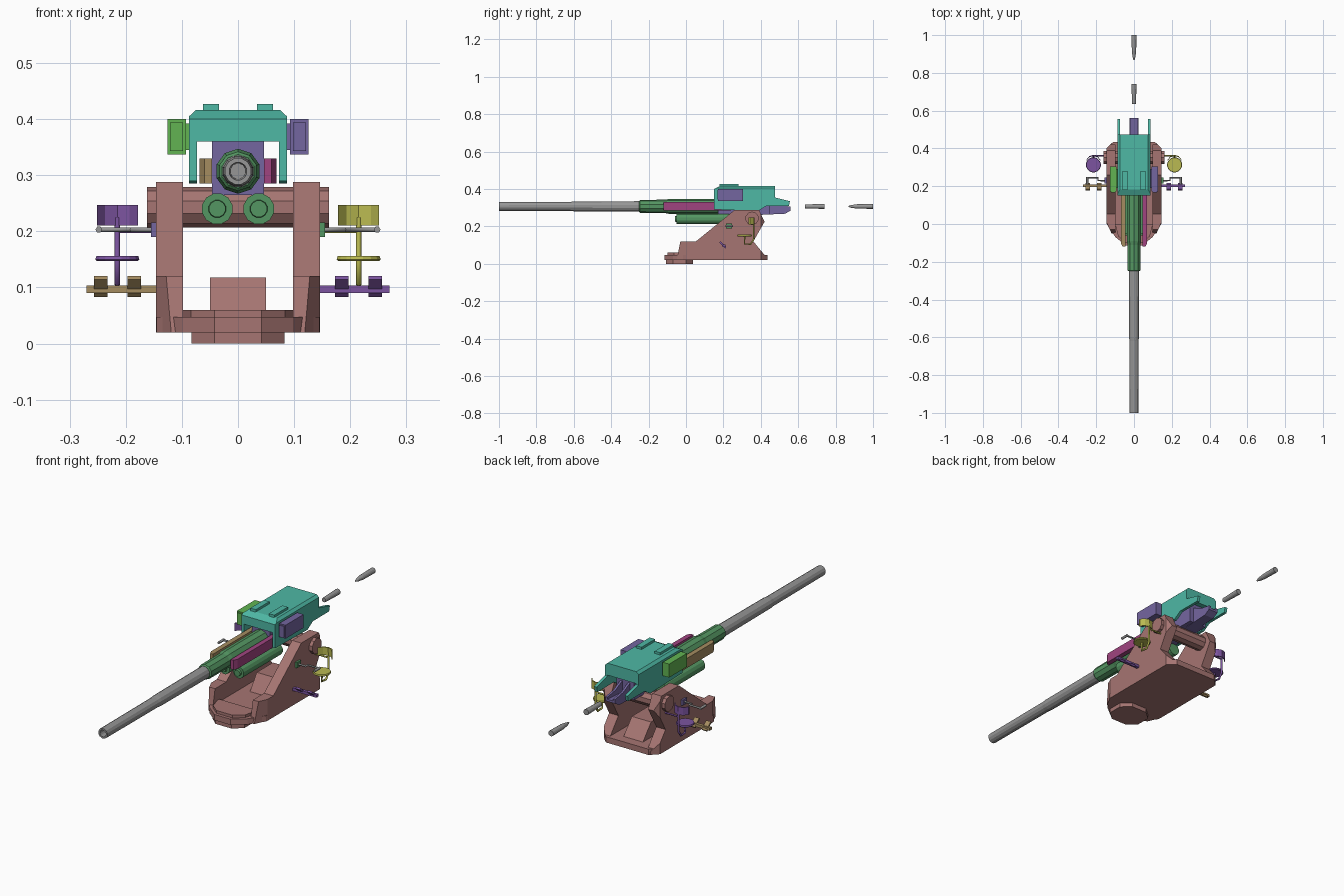
import bpy, bmesh, math
from mathutils import Vector

cube = bpy.data.objects.get("Cube")
if cube:
    bpy.data.objects.remove(cube, do_unlink=True)


def material(name, *rgb):
    lin = [((c / 255 + 0.055) / 1.055) ** 2.4 for c in rgb] + [1]
    m = bpy.data.materials.new(name)
    m.use_nodes = True
    m.diffuse_color = lin
    m.node_tree.nodes["Principled BSDF"].inputs["Base Color"].default_value = lin
    return m


RED = material("dusty red", 166, 117, 114)
GREY = material("gun grey", 150, 150, 150)
GREEN = material("green", 84, 150, 98)
TEAL = material("teal", 78, 184, 165)
LIME = material("lime green", 98, 180, 82)
PURPLE = material("slate purple", 116, 102, 160)
MAGENTA = material("magenta", 160, 68, 128)
TAN = material("tan", 165, 140, 96)
YELLOW = material("yellow", 186, 186, 82)
VIOLET = material("violet", 124, 84, 160)


def finish(name, bm, mat):
    bmesh.ops.recalc_face_normals(bm, faces=bm.faces)
    me = bpy.data.meshes.new(name)
    bm.to_mesh(me)
    bm.free()
    me.materials.append(mat)
    ob = bpy.data.objects.new(name, me)
    bpy.context.collection.objects.link(ob)
    return ob


def place(axis, a, b, t):
    """Put profile coordinates (a, b) and depth t into model space."""
    return {"x": (t, a, b), "y": (a, t, b), "z": (a, b, t)}[axis]


def prism(name, pts, axis, lo, hi, mat, cuts=()):
    """Extrude a profile along an axis, then slice off corners by planes."""
    bm = bmesh.new()
    ends = [[bm.verts.new(place(axis, a, b, t)) for a, b in pts] for t in (lo, hi)]
    for ring in ends:
        bm.faces.new(ring)
    for i in range(len(pts)):
        j = (i + 1) % len(pts)
        bm.faces.new((ends[0][i], ends[0][j], ends[1][j], ends[1][i]))
    for co, no in cuts:
        bmesh.ops.bisect_plane(bm, geom=bm.verts[:] + bm.edges[:] + bm.faces[:],
                               plane_co=co, plane_no=no, clear_outer=True)
        bmesh.ops.holes_fill(bm, edges=[e for e in bm.edges if e.is_boundary])
    return finish(name, bm, mat)


def box(name, x, y, z, mat, cuts=()):
    pts = [(x[0], y[0]), (x[1], y[0]), (x[1], y[1]), (x[0], y[1])]
    return prism(name, pts, "z", z[0], z[1], mat, cuts)


def lathe(name, profile, axis, centre, mat, sides=12):
    """Turn (position, radius) pairs round an axis through centre."""
    bm = bmesh.new()
    rings = []
    for t, r in profile:
        angles = [math.tau * (i + 0.5) / sides for i in range(sides)]
        rings.append([bm.verts.new(place(axis, centre[0] + r * math.cos(a),
                                         centre[1] + r * math.sin(a), t)) for a in angles])
    for p, q in zip(rings, rings[1:]):
        for i in range(sides):
            j = (i + 1) % sides
            bm.faces.new((p[i], p[j], q[j], q[i]))
    bm.faces.new(rings[0])
    bm.faces.new(rings[-1])
    return finish(name, bm, mat)


def rod(name, points, radius, mat):
    cu = bpy.data.curves.new(name, "CURVE")
    cu.dimensions = "3D"
    cu.bevel_depth, cu.bevel_resolution, cu.use_fill_caps = radius, 1, True
    sp = cu.splines.new("POLY")
    sp.points.add(len(points) - 1)
    for p, co in zip(sp.points, points):
        p.co = (*co, 1)
    cu.materials.append(mat)
    ob = bpy.data.objects.new(name, cu)
    bpy.context.collection.objects.link(ob)


def mirrored(half):
    return half + [(-a, b) for a, b in reversed(half)]


# Base: foot, floor and sloped rear pedestal
prism("base_foot", mirrored([(0.042, -0.107), (0.083, -0.07), (0.083, 0), (0.04, 0.037)]),
      "z", 0, 0.02, RED)
plan = mirrored([(0.042, -0.115), (0.098, -0.07), (0.145, 0), (0.145, 0.4), (0.11, 0.435)])
prism("base_floor", plan, "z", 0.02, 0.047, RED)
prism("base_nose_step", mirrored([(0.042, -0.10), (0.084, -0.065), (0.1, 0.0)]), "z", 0.047, 0.06, RED)
prism("base_pedestal", [(0.16, 0.047), (0.21, 0.118), (0.33, 0.118), (0.39, 0.047)],
      "x", -0.05, 0.05, RED)

# Side frames and the trunnion
frame = [(-0.05, 0.02), (-0.03, 0.12), (0.053, 0.12), (0.26, 0.288), (0.39, 0.288),
         (0.42, 0.225), (0.36, 0.12), (0.43, 0.035), (0.43, 0.02)]
for s, side in ((1, "left"), (-1, "right")):
    lo, hi = sorted((s * 0.098, s * 0.146))
    prism("side_frame_" + side, frame, "x", lo, hi, RED,
          [((s * 0.146, 0.01, 0), (s, -0.45, 0)), ((s * 0.146, 0.4, 0), (s, 1, 0))])
lathe("trunnion", [(-0.162, 0.036), (0.162, 0.036)], "x", (0.353, 0.243), RED, 10)

# Barrel with open muzzle, sleeve and recoil cylinders
AXIS = (0, 0.307)
lathe("barrel", [(-0.93, 0.014), (-1, 0.016), (-1, 0.024), (-0.62, 0.025), (-0.6, 0.027), (-0.2, 0.029)],
      "y", AXIS, GREY)
lathe("barrel_sleeve", [(-0.25, 0.03), (-0.245, 0.035), (-0.11, 0.036), (-0.09, 0.04), (0.2, 0.04)],
      "y", AXIS, GREEN, 10)
for s, side in ((1, "left"), (-1, "right")):
    lathe("recoil_cylinder_" + side,
          [(-0.06, 0.015), (-0.05, 0.016), (-0.05, 0.028), (0.24, 0.028)], "y", (s * 0.037, 0.24), GREEN)
    lo, hi = sorted((s * 0.046, s * 0.069))
    box("cradle_rail_" + side, (lo, hi), (-0.12, 0.24), (0.285, 0.33), MAGENTA if s > 0 else TAN,
        [((s * 0.06, -0.12, 0), (s, -0.5, 0))])

# Breech block and loading tray
box("breech_block", (-0.046, 0.046), (0.17, 0.45), (0.265, 0.362), PURPLE)
prism("loading_tray", [(0.4, 0.262), (0.53, 0.268), (0.56, 0.285), (0.56, 0.295), (0.4, 0.285)],
      "x", -0.025, 0.025, PURPLE)
for s in (-1, 1):
    lo, hi = sorted((s * 0.015, s * 0.025))
    prism("tray_wall", [(0.4, 0.28), (0.56, 0.285), (0.56, 0.305), (0.5, 0.315), (0.45, 0.34), (0.4, 0.34)],
          "x", lo, hi, PURPLE)

# Cover: chamfered roof, skirts and roof ribs
prism("cover_roof", mirrored([(0.087, 0.36), (0.087, 0.405), (0.075, 0.416)]), "y", 0.15, 0.475, TEAL,
      [((0, 0.15, 0.4), (0, -1, 2))])
skirt = [(0.15, 0.29), (0.39, 0.285), (0.43, 0.31), (0.55, 0.31), (0.556, 0.335),
         (0.475, 0.355), (0.475, 0.362), (0.15, 0.362)]
for s, side in ((1, "left"), (-1, "right")):
    lo, hi = sorted((s * 0.073, s * 0.087))
    prism("cover_skirt_" + side, skirt, "x", lo, hi, TEAL)
    lo, hi = sorted((s * 0.034, s * 0.062))
    box("roof_rib_" + side, (lo, hi), (0.18, 0.28), (0.41, 0.427), TEAL)
    # Sight boxes on short mounts
    mat = PURPLE if s > 0 else LIME
    lo, hi = sorted((s * 0.093, s * 0.126))
    box("sight_box_" + side, (lo, hi), (0.172, 0.305), (0.337, 0.4), mat)
    box("sight_window_" + side, (lo + 0.005, hi - 0.005), (0.168, 0.18), (0.343, 0.394), mat)
    lo, hi = sorted((s * 0.085, s * 0.095))
    box("sight_mount_" + side, (lo, hi), (0.19, 0.29), (0.345, 0.392), mat)

# Crew stations
for s, side in ((1, "left"), (-1, "right")):
    seat = YELLOW if s > 0 else VIOLET
    x = s * 0.215
    lathe("seat_" + side, [(0.147, 0.037), (0.15, 0.04), (0.156, 0.038)], "z", (x, 0.313), seat, 16)
    rod("seat_frame_" + side, [(x, 0.313, 0.147), (x, 0.313, 0.107), (x, 0.345, 0.105),
                               (x, 0.362, 0.13), (x, 0.362, 0.225)], 0.005, seat)
    rod("seat_arm_" + side, [(x, 0.362, 0.2), (s * 0.14, 0.362, 0.2)], 0.004, seat)
    arc = [(-0.0365, 0.335), (-0.022, 0.353), (0, 0.36), (0.022, 0.353), (0.0365, 0.335)]
    outline = arc + [(a, b + 0.006) for a, b in reversed(arc)]
    prism("backrest_" + side, [(x + a, b) for a, b in outline], "z", 0.21, 0.247, seat)

    # Hand crank and its hub
    lo, hi = sorted((s * 0.14, s * 0.155))
    box("crank_hub_" + side, (lo, hi), (0.215, 0.245), (0.19, 0.216), GREEN if s > 0 else PURPLE)
    rod("crank_shaft_" + side, [(s * 0.15, 0.23, 0.203), (s * 0.19, 0.23, 0.203),
                                (s * 0.19, 0.245, 0.203), (s * 0.248, 0.245, 0.203)], 0.0045, GREY)
    rod("crank_grip_" + side, [(s * 0.248, 0.21, 0.203), (s * 0.248, 0.25, 0.203)], 0.006, GREY)

    # Foot bar with two tilted pedals
    mat = VIOLET if s > 0 else TAN
    lo, hi = sorted((s * 0.14, s * 0.27))
    box("foot_bar_" + side, (lo, hi), (0.195, 0.21), (0.09, 0.103), mat)
    for px in (0.185, 0.245):
        prism("pedal_" + side, [(0.178, 0.114), (0.184, 0.12), (0.216, 0.09), (0.21, 0.083)],
              "x", s * px - 0.012, s * px + 0.012, mat)

# Loose ammunition behind the breech
lathe("shell_case", [(0.635, 0.010), (0.64, 0.011), (0.73, 0.0135), (0.74, 0.0135)], "y", AXIS, GREY)
lathe("shell_projectile", [(0.868, 0.003), (0.885, 0.008), (0.915, 0.012), (1, 0.0135)], "y", AXIS, GREY)
